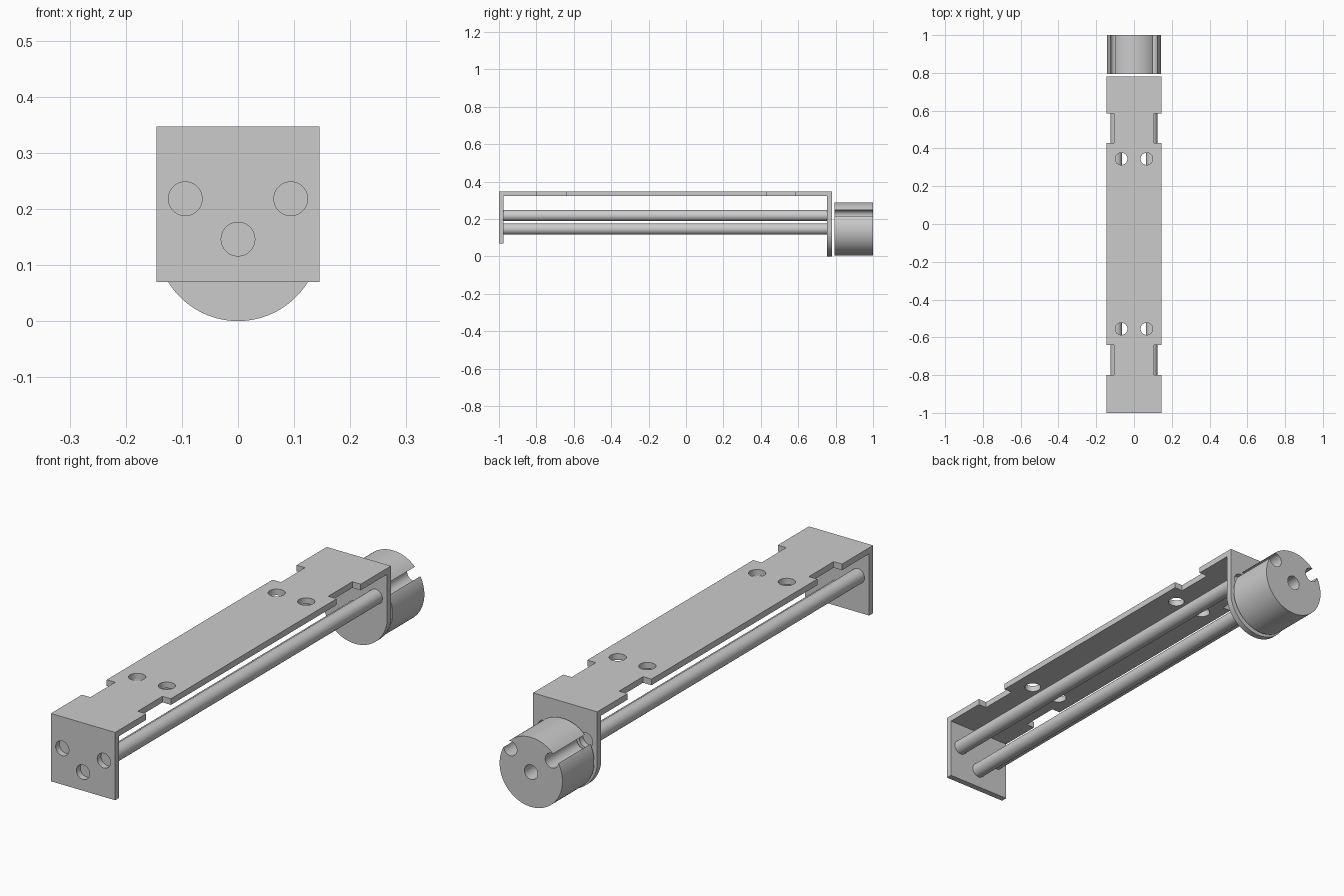
import bpy
import bmesh
from math import pi, sin, cos, radians
from mathutils import Vector

cube = bpy.data.objects.get("Cube")
if cube:
    bpy.data.objects.remove(cube, do_unlink=True)

grey = bpy.data.materials.new("Metal grey")
grey.use_nodes = True
GREY = (0.6, 0.6, 0.6, 1)
grey.diffuse_color = GREY
grey.node_tree.nodes["Principled BSDF"].inputs["Base Color"].default_value = GREY

HALF = 0.145            # half width of the bracket
TOP, THICK = 0.347, 0.025
AXIS = 0.146            # height of the motor axis
FRONT, REAR = -1.0, 0.78
ROD_R = 0.03
ROD_SPOTS = [(-0.094, 0.218), (0.094, 0.218), (0, AXIS)]


def circle(cx, cy, r, n=48, start=0, sweep=2 * pi):
    steps = n if sweep >= 2 * pi else n + 1
    return [(cx + r * cos(start + sweep * i / n), cy + r * sin(start + sweep * i / n))
            for i in range(steps)]


def prism(name, outline, lo, hi, axis):
    """Extrude a flat outline along 'y' (outline in x, z) or 'z' (outline in x, y)."""
    bm = bmesh.new()
    place = (lambda a, b: (a, lo, b)) if axis == "y" else (lambda a, b: (a, b, lo))
    face = bm.faces.new([bm.verts.new(place(a, b)) for a, b in outline])
    new = bmesh.ops.extrude_face_region(bm, geom=[face])["geom"]
    depth = Vector((0, hi - lo, 0) if axis == "y" else (0, 0, hi - lo))
    bmesh.ops.translate(bm, vec=depth,
                        verts=[v for v in new if isinstance(v, bmesh.types.BMVert)])
    bmesh.ops.recalc_face_normals(bm, faces=bm.faces)
    mesh = bpy.data.meshes.new(name)
    bm.to_mesh(mesh)
    bm.free()
    mesh.materials.append(grey)
    obj = bpy.data.objects.new(name, mesh)
    bpy.context.collection.objects.link(obj)
    return obj


def activate(obj):
    bpy.ops.object.select_all(action="DESELECT")
    obj.select_set(True)
    bpy.context.view_layer.objects.active = obj


def combine(obj, tool, operation):
    activate(obj)
    mod = obj.modifiers.new("combine", "BOOLEAN")
    mod.object, mod.operation, mod.solver = tool, operation, "EXACT"
    bpy.ops.object.modifier_apply(modifier=mod.name)
    bpy.data.objects.remove(tool, do_unlink=True)


def smooth(obj):
    activate(obj)
    bpy.ops.object.shade_smooth_by_angle(angle=radians(30))


# Top plate with a pair of edge notches near each end
side = [(HALF, FRONT)]
for y0, y1 in [(-0.8, -0.64), (0.43, 0.585)]:
    side += [(HALF, y0), (0.107, y0), (0.107, y1), (HALF, y1)]
side.append((HALF, REAR))
outline = side + [(-x, y) for x, y in reversed(side)]
bracket = prism("bracket", outline, TOP - THICK, TOP, "z")

# Square front plate and round-bottomed rear plate
front = [(-HALF, 0.07), (HALF, 0.07), (HALF, TOP), (-HALF, TOP)]
combine(bracket, prism("front_plate", front, FRONT, FRONT + THICK, "y"), "UNION")
rear = [(HALF, TOP), (-HALF, TOP)] + circle(0, AXIS, AXIS, 48, pi, pi)
rear = [(max(-HALF, min(HALF, x)), z) for x, z in rear]
combine(bracket, prism("rear_plate", rear, REAR - THICK, REAR, "y"), "UNION")

# Mounting holes in the top plate
for x in (-0.067, 0.067):
    for y in (-0.555, 0.345):
        combine(bracket, prism("hole_cutter", circle(x, y, 0.032), 0.3, 0.4, "z"),
                "DIFFERENCE")

# Rod sockets in both end plates
for x, z in ROD_SPOTS:
    for y in (FRONT, REAR - THICK):
        cutter = prism("socket_cutter", circle(x, z, ROD_R), y - 0.02, y + THICK + 0.02, "y")
        combine(bracket, cutter, "DIFFERENCE")
smooth(bracket)

# Three rods between the plates
for name, (x, z) in zip(("right_rod", "left_rod", "centre_rod"), ROD_SPOTS):
    smooth(prism(name, circle(x, z, ROD_R), FRONT + THICK, REAR - THICK, "y"))

# Rear drum with a centre bore and two open side grooves
drum = prism("rear_drum", circle(0, AXIS, 0.142, 96), 0.795, 1.0, "y")
for x, z in ROD_SPOTS:
    combine(drum, prism("bore_cutter", circle(x, z, ROD_R), 0.75, 1.05, "y"), "DIFFERENCE")
smooth(drum)
